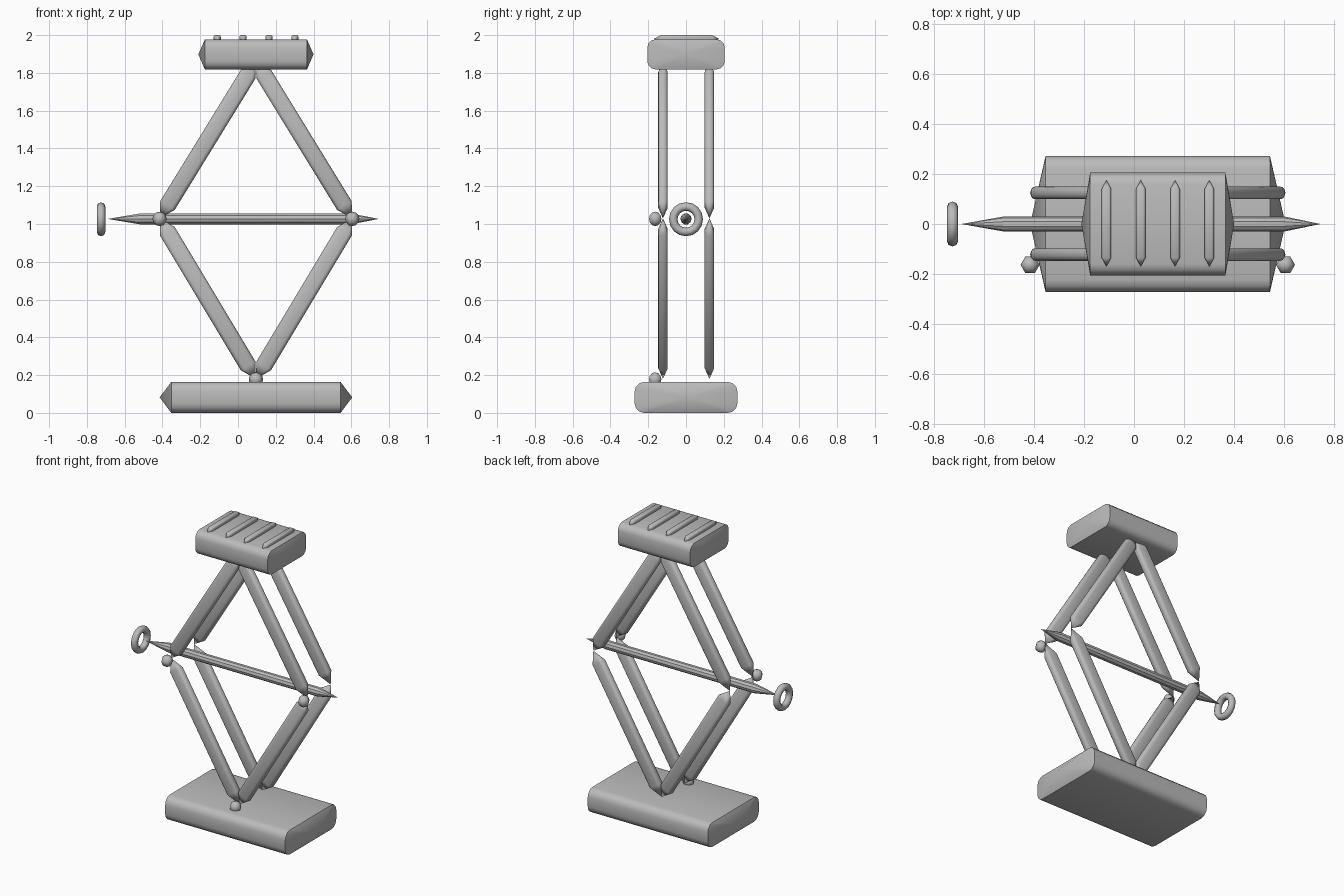
import bpy, bmesh, math
from mathutils import Vector, Matrix

cube = bpy.data.objects.get("Cube")
if cube:
    bpy.data.objects.remove(cube, do_unlink=True)

GREY = (0.5, 0.5, 0.5, 1)
steel = bpy.data.materials.new("plain_grey_steel")
steel.use_nodes = True
steel.diffuse_color = GREY
steel.node_tree.nodes["Principled BSDF"].inputs["Base Color"].default_value = GREY


def finish(name, bm, angle=35):
    bmesh.ops.recalc_face_normals(bm, faces=bm.faces)
    mesh = bpy.data.meshes.new(name)
    bm.to_mesh(mesh)
    bm.free()
    mesh.materials.append(steel)
    mesh.shade_smooth()
    mesh.set_sharp_from_angle(angle=math.radians(angle))
    obj = bpy.data.objects.new(name, mesh)
    bpy.context.collection.objects.link(obj)
    return obj


def rounded_section(width, height, radius, steps=3):
    """Rounded rectangle outline as (side, up) pairs."""
    points = []
    for quarter, (sx, sy) in enumerate([(1, 1), (-1, 1), (-1, -1), (1, -1)]):
        for i in range(steps + 1):
            a = math.pi / 2 * (quarter + i / steps)
            points.append((sx * (width / 2 - radius) + radius * math.cos(a),
                           sy * (height / 2 - radius) + radius * math.sin(a)))
    return points


def round_section(radius, sides=10):
    return [(radius * math.cos(math.tau * i / sides), radius * math.sin(math.tau * i / sides))
            for i in range(sides)]


def pointed_bar(name, start, end, section, side, caps):
    """Bar of constant section whose two ends each run to a point."""
    start, end, side = Vector(start), Vector(end), Vector(side)
    along = (end - start).normalized()
    up = along.cross(side)
    bm = bmesh.new()
    rings = []
    for centre in (start + along * caps[0], end - along * caps[1]):
        rings.append([bm.verts.new(centre + side * s + up * u) for s, u in section])
    tips = [bm.verts.new(start), bm.verts.new(end)]
    n = len(section)
    for i in range(n):
        j = (i + 1) % n
        bm.faces.new((rings[0][i], rings[0][j], rings[1][j], rings[1][i]))
        for ring, tip in zip(rings, tips):
            bm.faces.new((ring[i], ring[j], tip))
    return finish(name, bm)


X, Y = (1, 0, 0), (0, 1, 0)
LEFT, RIGHT, MID = 0.605, -0.415, 0.095
PIVOT, LOW, HIGH = 1.03, 0.18, 1.86

# Base and lifting pad
pointed_bar("base", (RIGHT, 0, 0.082), (LEFT, 0, 0.082),
            rounded_section(0.544, 0.164, 0.05), Y, (0.062, 0.062))
pointed_bar("lifting_pad", (-0.21, 0, 1.898), (0.4, 0, 1.898),
            rounded_section(0.41, 0.16, 0.045), Y, (0.035, 0.035))

# Grip ridges on the pad
for i in range(4):
    x = -0.11 + 0.137 * i
    pointed_bar(f"grip_ridge_{i + 1}", (x, -0.17, 1.98), (x, 0.175, 1.98),
                rounded_section(0.038, 0.04, 0.01), X, (0.035, 0.035))

# Scissor arms
arm = rounded_section(0.05, 0.09, 0.02)
for depth, y in (("front", -0.122), ("back", 0.124)):
    for hand, x in (("left", LEFT), ("right", RIGHT)):
        for level, z in (("lower", LOW), ("upper", HIGH)):
            pointed_bar(f"{depth}_{hand}_{level}_arm", (x, y, PIVOT), (MID, y, z),
                        arm, Y, (0.08, 0.08))

# Screw rod
pointed_bar("screw_rod", (-0.69, 0, PIVOT - 0.003), (0.745, 0, PIVOT - 0.003),
            round_section(0.03), Y, (0.17, 0.145))

# Pivot bolts on the front
for name, x, z in (("left_bolt", LEFT, PIVOT), ("right_bolt", RIGHT, PIVOT), ("base_bolt", MID, LOW)):
    bm = bmesh.new()
    bmesh.ops.create_uvsphere(bm, u_segments=6, v_segments=6, radius=0.038,
                              matrix=Matrix.Translation((x, -0.163, z - 0.003)) @ Matrix.Rotation(math.pi / 2, 4, "Z"))
    finish(name, bm, 65)

# Crank ring
bm = bmesh.new()
segments, sides = 16, 8
grid = []
for i in range(segments):
    a = math.tau * i / segments
    grid.append([])
    for s, u in round_section(0.0225, sides):
        r = 0.0675 + u
        grid[-1].append(bm.verts.new((-0.725 + s, r * math.cos(a), 1.025 + r * math.sin(a))))
for i in range(segments):
    for j in range(sides):
        k, m = (i + 1) % segments, (j + 1) % sides
        bm.faces.new((grid[i][j], grid[k][j], grid[k][m], grid[i][m]))
finish("crank_ring", bm, 60)
